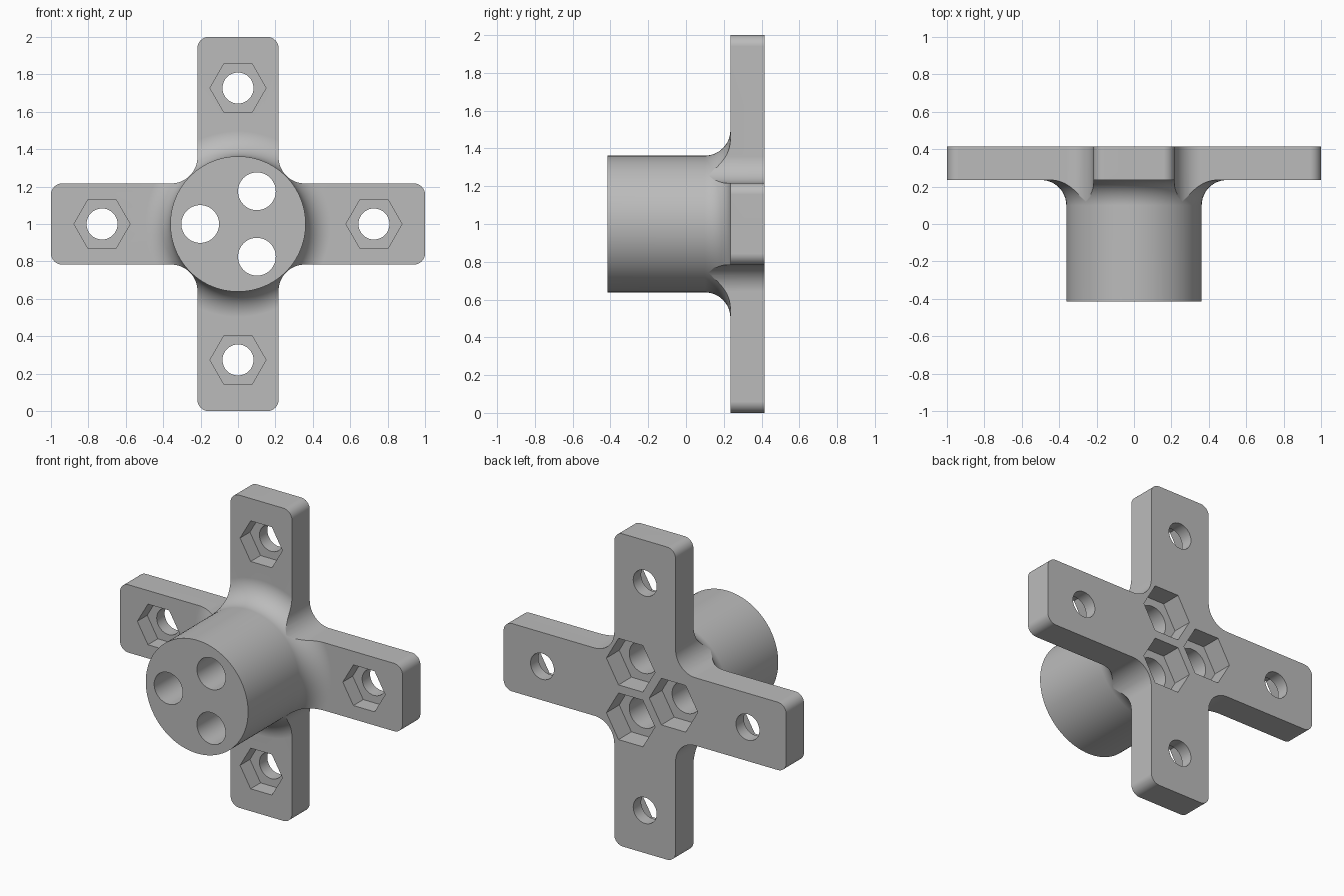
import bpy, bmesh, math
from math import cos, sin, radians, pi

if "Cube" in bpy.data.objects:
    bpy.data.objects.remove(bpy.data.objects["Cube"])

MID = 1.0              # height of the centre axis
HALF = 0.217           # half width of an arm
FRONT, BACK = 0.235, 0.415
HUB_R, FLARE = 0.362, 0.135
CORNER, INNER = 0.06, 0.14

grey = bpy.data.materials.new("plain grey")
grey.use_nodes = True
grey.diffuse_color = (0.5, 0.5, 0.5, 1)
grey.node_tree.nodes["Principled BSDF"].inputs["Base Color"].default_value = (0.5, 0.5, 0.5, 1)


def loft(name, loops):
    """Closed solid through matching loops of 3D points."""
    bm = bmesh.new()
    rows = [[bm.verts.new(p) for p in loop] for loop in loops]
    n = len(rows[0])
    for a, b in zip(rows, rows[1:]):
        for i in range(n):
            j = (i + 1) % n
            bm.faces.new((a[i], a[j], b[j], b[i]))
    bm.faces.new(rows[0])
    bm.faces.new(rows[-1])
    bmesh.ops.recalc_face_normals(bm, faces=bm.faces)
    mesh = bpy.data.meshes.new(name)
    bm.to_mesh(mesh)
    bm.free()
    mesh.materials.append(grey)
    obj = bpy.data.objects.new(name, mesh)
    bpy.context.collection.objects.link(obj)
    return obj


def turned(name, rings, sides, x=0, z=0):
    """Solid turned around the front-to-back axis from (radius, y) rings."""
    return loft(name, [[(x + r * cos(2 * pi * i / sides), y, MID + z + r * sin(2 * pi * i / sides))
                        for i in range(sides)] for r, y in rings])


def arc(cx, cz, r, start, end, steps):
    angles = [radians(start + (end - start) * i / steps) for i in range(steps + 1)]
    return [(cx + r * cos(a), cz + r * sin(a)) for a in angles]


def cut(obj, tool, operation="DIFFERENCE"):
    mod = obj.modifiers.new("cut", "BOOLEAN")
    mod.operation, mod.object, mod.solver = operation, tool, "EXACT"
    bpy.context.view_layer.objects.active = obj
    bpy.ops.object.modifier_apply(modifier=mod.name)
    bpy.data.objects.remove(tool)


# Hub with a flare that spreads into the arm plate
flare = [(HUB_R + FLARE * (1 - cos(a)), FRONT - FLARE + FLARE * sin(a))
         for a in [radians(90 * i / 12) for i in range(13)]]
body = turned("cross_mount", [(HUB_R, -BACK)] + flare + [(1.3, FRONT), (1.3, 0.6)], 96)

# Cross outline: rounded arm ends and filleted inner corners
e, w, f = 1 - CORNER, HALF - CORNER, HALF + INNER
quarter = (arc(e, -w, CORNER, -90, 0, 8) + arc(e, w, CORNER, 0, 90, 8)
           + arc(f, f, INNER, 270, 180, 14))
outline = []
for _ in range(4):
    outline += quarter
    quarter = [(-z, x) for x, z in quarter]
cross = loft("cross_outline", [[(x, y, MID + z) for x, z in outline] for y in (-1, BACK)])
cut(body, cross, "INTERSECT")

# Bolt holes in the arms with hexagonal pockets in front
for k in range(4):
    x, z = 0.727 * cos(k * pi / 2), 0.727 * sin(k * pi / 2)
    cut(body, turned("arm_hole", [(0.083, 0), (0.083, 1)], 48, x, z))
    cut(body, turned("arm_pocket", [(0.15, 0.1), (0.15, FRONT + 0.1)], 6, x, z))

# Three holes through the hub with hexagonal pockets behind
for k in range(3):
    a = pi / 3 + k * 2 * pi / 3
    x, z = 0.202 * cos(a), 0.202 * sin(a)
    cut(body, turned("hub_hole", [(0.101, -1), (0.101, 1)], 48, x, z))
    cut(body, turned("hub_pocket", [(0.172, BACK - 0.13), (0.172, 1)], 6, x, z))

# Smooth round surfaces, crisp edges and flat plate faces
bpy.ops.object.select_all(action="DESELECT")
body.select_set(True)
bpy.context.view_layer.objects.active = body
bpy.ops.object.shade_smooth_by_angle(angle=radians(30))
weighted = body.modifiers.new("even shading", "WEIGHTED_NORMAL")
weighted.keep_sharp = True
